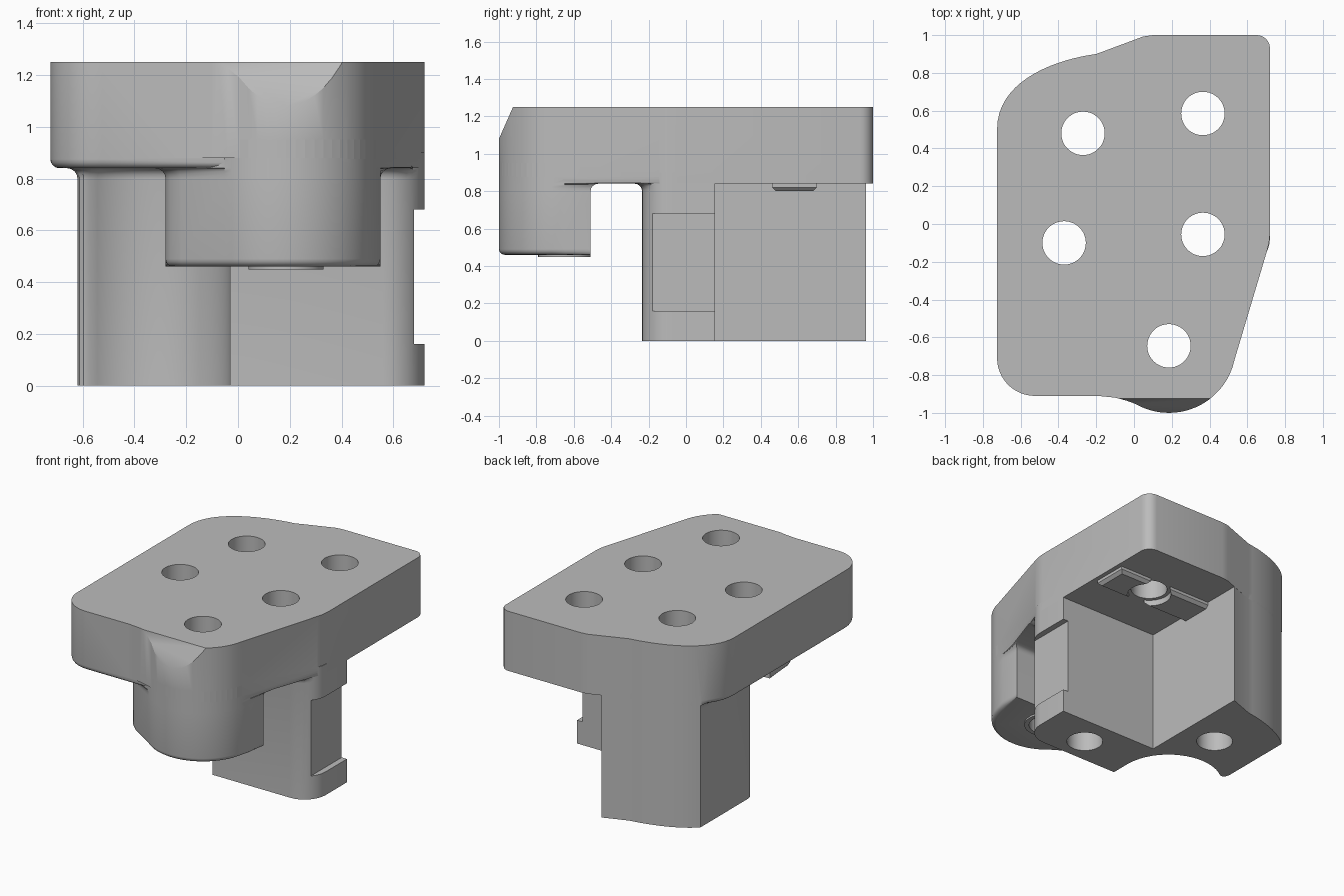
import bpy
import bmesh
from math import sin, cos, pi, radians
from mathutils import Vector
from mathutils.geometry import interpolate_bezier

cube = bpy.data.objects.get("Cube")
if cube:
    bpy.data.objects.remove(cube, do_unlink=True)

grey = bpy.data.materials.new("light grey plastic")
grey.use_nodes = True
colour = (0.5, 0.5, 0.5, 1)
grey.diffuse_color = colour
grey.node_tree.nodes["Principled BSDF"].inputs["Base Color"].default_value = colour


def arc(cx, cy, r, start, end, steps):
    angles = [radians(start + (end - start) * i / steps) for i in range(steps + 1)]
    return [(cx + r * cos(a), cy + r * sin(a)) for a in angles]


def offset_outline(points, distance, mask):
    """Move the masked outline points outward along their mitred normals."""
    result = []
    for i, p in enumerate(points):
        here = Vector(p)
        before = (here - Vector(points[i - 1])).normalized()
        after = (Vector(points[(i + 1) % len(points)]) - here).normalized()
        n1, n2 = Vector((before.y, -before.x)), Vector((after.y, -after.x))
        if mask(*p):
            here = here + (n1 + n2) * distance / max(1 + n1.dot(n2), 0.5)
        result.append(here)
    return result


def loft(name, points, rings, cut=None):
    """Closed solid through rings of (height, offset, mask)."""
    bm = bmesh.new()
    layers = []
    for z, distance, mask in rings:
        ring = offset_outline(points, distance, mask)
        layers.append([bm.verts.new((p.x, p.y, z)) for p in ring])
    for low, high in zip(layers, layers[1:]):
        for i in range(len(low)):
            bm.faces.new((low[i - 1], low[i], high[i], high[i - 1]))
    bm.faces.new(layers[0][::-1])
    bm.faces.new(layers[-1])
    if cut:
        geom = bm.verts[:] + bm.edges[:] + bm.faces[:]
        bmesh.ops.bisect_plane(bm, geom=geom, plane_co=cut[0], plane_no=cut[1], clear_outer=True)
        bmesh.ops.holes_fill(bm, edges=[e for e in bm.edges if e.is_boundary], sides=0)
    bmesh.ops.recalc_face_normals(bm, faces=bm.faces)
    mesh = bpy.data.meshes.new(name)
    bm.to_mesh(mesh)
    bm.free()
    mesh.materials.append(grey)
    obj = bpy.data.objects.new(name, mesh)
    bpy.context.collection.objects.link(obj)
    return obj


def everywhere(x, y):
    return True


def prism(name, points, bottom, top, cut=None):
    return loft(name, points, [(bottom, 0, everywhere), (top, 0, everywhere)], cut)


def combine(target, other, operation):
    mod = target.modifiers.new("combine", "BOOLEAN")
    mod.operation, mod.solver, mod.object = operation, "EXACT", other
    bpy.context.view_layer.objects.active = target
    bpy.ops.object.modifier_apply(modifier=mod.name)
    bpy.data.objects.remove(other, do_unlink=True)


def rounding(z, r, mask):
    """Convex bottom edge, rising from z."""
    steps = [i * pi / 8 for i in range(5)]
    return [(z + r * (1 - cos(a)), r * (sin(a) - 1), mask) for a in steps]


def flare(z, r, mask):
    """Concave fillet spreading out up to z."""
    steps = [i * pi / 8 for i in range(5)]
    return [(z - r + r * sin(a), r * (1 - cos(a)), mask) for a in steps]


UNDER, TOP = 0.84, 1.25
holes = [(-0.27, 0.48), (0.365, 0.585), (-0.37, -0.1), (0.365, -0.055), (0.185, -0.645)]
boss_x, boss_y = holes[4]

# Shared curves: rounded back shoulder and the front of the boss
shoulder = [(p.x, p.y) for p in interpolate_bezier(
    Vector((-0.2, 0.9)), Vector((-0.42, 0.87)), Vector((-0.725, 0.76)), Vector((-0.725, 0.5)), 18)]
front = arc(boss_x, boss_y, 0.355, 228, 348, 20)

# Top plate, with its free lower edge rounded
plate_outline = (arc(-0.525, -0.71, 0.2, 180, 270, 12) + front[14:]
                 + [(0.705, -0.14), (0.715, -0.1), (0.72, -0.05)]
                 + arc(0.65, 0.93, 0.07, 0, 90, 6)
                 + [(0.1, 1.0), (0.05, 0.993)] + shoulder)


def free_edge(x, y):
    return (x < -0.3 and y < 0.72) or y < -0.2


body = loft("mounting_bracket", plate_outline,
            rounding(UNDER, 0.035, free_edge) + [(TOP, 0, everywhere)])


# L-shaped leg, hollowed by a round clearance at its front corner
def leg_flare(x, y):
    return (x < 0.65 and y < 0.1) or (x < -0.035 and y < 0.65)


back = [p for p in shoulder if p[0] > -0.61]
leg_outline = ([(-0.03, -0.235)] + arc(0.56, -0.075, 0.16, -90, 0, 8)
               + [(0.72, 0.155), (-0.03, 0.155), (-0.03, 0.962)] + back
               + [(-0.62, 0.73), (-0.62, 0.6), (-0.62, 0.21), (-0.612, 0.18), (-0.597, 0.168)]
               + arc(-0.37, -0.1, 0.34, 127, 0, 20))
leg = loft("leg", leg_outline,
           [(0, 0, everywhere)] + flare(UNDER, 0.04, leg_flare) + [(0.9, 0.04, leg_flare)])
combine(body, leg, "UNION")


# Front boss with rounded foot and filleted root
def boss_foot(x, y):
    return y < -0.52


def boss_root(x, y):
    return x < -0.1 or y > -0.52


boss_outline = ([(-0.28, -0.51), (-0.28, -0.72), (-0.262, -0.765), (-0.22, -0.805)]
                + front + [(0.55, -0.65), (0.55, -0.51)])
boss = loft("boss", boss_outline,
            rounding(0.46, 0.03, boss_foot) + flare(UNDER, 0.04, boss_root)
            + [(0.95, 0.04, boss_root)])
combine(body, boss, "UNION")

# Bulge above the boss, sloped back at the top
bulge_outline = ([(-0.2, -0.85), (-0.2, -0.909), (-0.1, -0.919), (-0.04, -0.935)]
                 + front[2:15] + [(0.42, -0.85)])
bulge = prism("bulge", bulge_outline, 0.88, TOP, ((0, -0.925, TOP), (0, -0.17, 0.075)))
combine(body, bulge, "UNION")

# Thin seat ring under the boss
ring = [(x, min(y, -0.51)) for x, y in arc(boss_x, boss_y, 0.145, 0, 352.5, 47)]
combine(body, prism("seat_ring", ring, 0.448, 0.6), "UNION")


# Locating rail under the plate, interrupted around its hole
rail_outline = [(-0.06, 0.46), (0.69, 0.46), (0.69, 0.7), (-0.06, 0.7)]
rail = loft("rail", rail_outline,
            [(0.8, -0.02, everywhere), (0.82, 0, everywhere), (0.9, 0, everywhere)])
combine(rail, prism("rail_gap", arc(*holes[1], 0.14, 0, 352.5, 47), 0.7, 0.86), "DIFFERENCE")
combine(body, rail, "UNION")

# Side notch and bolt holes
notch = [(0.68, -0.4), (0.9, -0.4), (0.9, 0.3), (0.68, 0.3)]
combine(body, prism("notch", notch, 0.16, 0.68), "DIFFERENCE")
for x, y in holes:
    combine(body, prism("hole", arc(x, y, 0.115, 0, 352.5, 47), -0.2, 1.5), "DIFFERENCE")

bpy.ops.object.select_all(action="DESELECT")
body.select_set(True)
bpy.context.view_layer.objects.active = body
bpy.ops.object.shade_smooth_by_angle(angle=radians(30))
